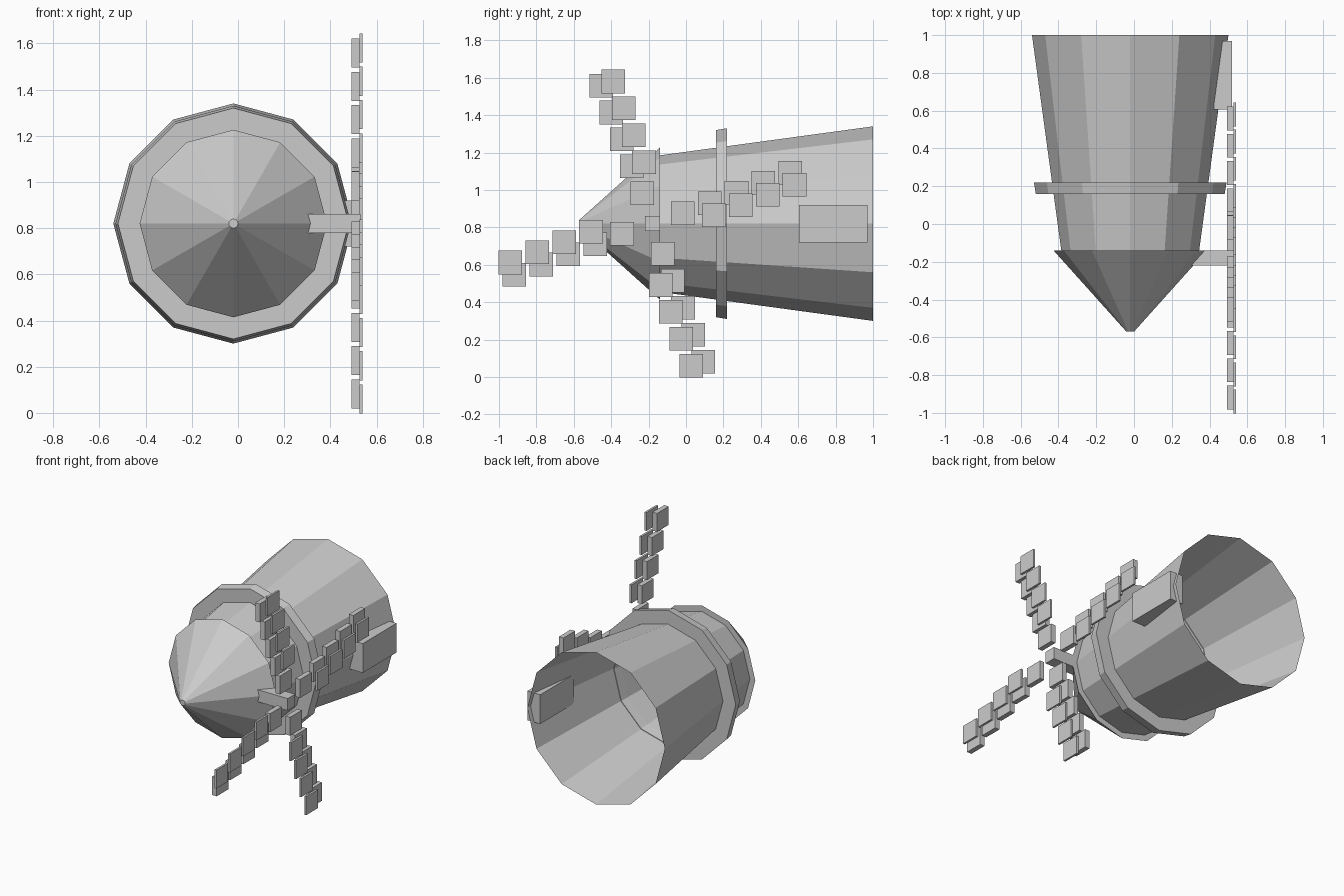
import bpy, bmesh, math
from mathutils import Vector, Matrix

old = bpy.data.objects.get("Cube")
if old:
    bpy.data.objects.remove(old, do_unlink=True)

AXIS_X, AXIS_Z, SIDES = -0.02, 0.82, 12
HUB_Y = -0.18

# Single flat grey
grey = bpy.data.materials.new("plain_grey")
grey.use_nodes = True
colour = (0.6, 0.6, 0.6, 1)
grey.diffuse_color = colour
grey.node_tree.nodes["Principled BSDF"].inputs["Base Color"].default_value = colour


def finish(name, bm, recalc=True):
    if recalc:
        bmesh.ops.recalc_face_normals(bm, faces=bm.faces)
    mesh = bpy.data.meshes.new(name)
    bm.to_mesh(mesh)
    bm.free()
    mesh.materials.append(grey)
    ob = bpy.data.objects.new(name, mesh)
    bpy.context.collection.objects.link(ob)
    return ob


def lathe(name, profile, cap=False, closed=False):
    """Twelve-sided turned part along y from (y, radius) points."""
    bm = bmesh.new()
    rings = []
    for y, r in profile:
        angles = [math.tau * i / SIDES for i in range(SIDES)]
        rings.append([bm.verts.new((AXIS_X + r * math.sin(a), y, AXIS_Z + r * math.cos(a)))
                      for a in angles])
    pairs = list(zip(rings, rings[1:]))
    if closed:
        pairs.append((rings[-1], rings[0]))
    for a, b in pairs:
        for i in range(SIDES):
            j = (i + 1) % SIDES
            bm.faces.new((a[i], a[j], b[j], b[i]))
    if cap:
        bm.faces.new(rings[0])
        bm.faces.new(rings[-1])
    return finish(name, bm)


def add_box(bm, low, high):
    low, high = Vector(low), Vector(high)
    size = high - low
    bmesh.ops.create_cube(bm, size=1, matrix=Matrix.Translation((low + high) / 2)
                          @ Matrix.Diagonal((*size, 1)))


# Tower shell (open at the base), roof cone and gallery band
lathe("tower_shell", [(-0.14, 0.365), (1.0, 0.52)])
lathe("roof_cone", [(-0.57, 0.02), (-0.14, 0.406)], cap=True)
lathe("gallery_band", [(0.16, 0.50), (0.22, 0.51), (0.22, 0.41), (0.16, 0.40)], closed=True)

# Door block set through the tower wall
bm = bmesh.new()
add_box(bm, (0.423, 0.605, 0.72), (0.52, 0.97, 0.92))
finish("door_block", bm)

# Axle for the sails
bm = bmesh.new()
add_box(bm, (0.2, HUB_Y - 0.04, 0.78), (0.53, HUB_Y + 0.04, 0.862))
finish("sail_axle", bm)

# Four sails, each a staggered run of square panels in two layers
HALF = 0.063
STEP = Vector((0.0545, -0.144))
LAYERS = [(Vector((-0.273, 0.738)), 5, 0.492, 0.526),
          (Vector((-0.208, 0.76)), 4, 0.526, 0.54)]
for name, turn in (("upper", 0), ("back", 1), ("lower", 2), ("front", 3)):
    bm = bmesh.new()
    for start, count, x0, x1 in LAYERS:
        for k in range(count):
            p = start + STEP * k
            for _ in range(turn):
                p = Vector((p.y, -p.x))
            y, z = HUB_Y + p.x, AXIS_Z + p.y
            add_box(bm, (x0, y - HALF, z - HALF), (x1, y + HALF, z + HALF))
    finish(name + "_sail", bm)
